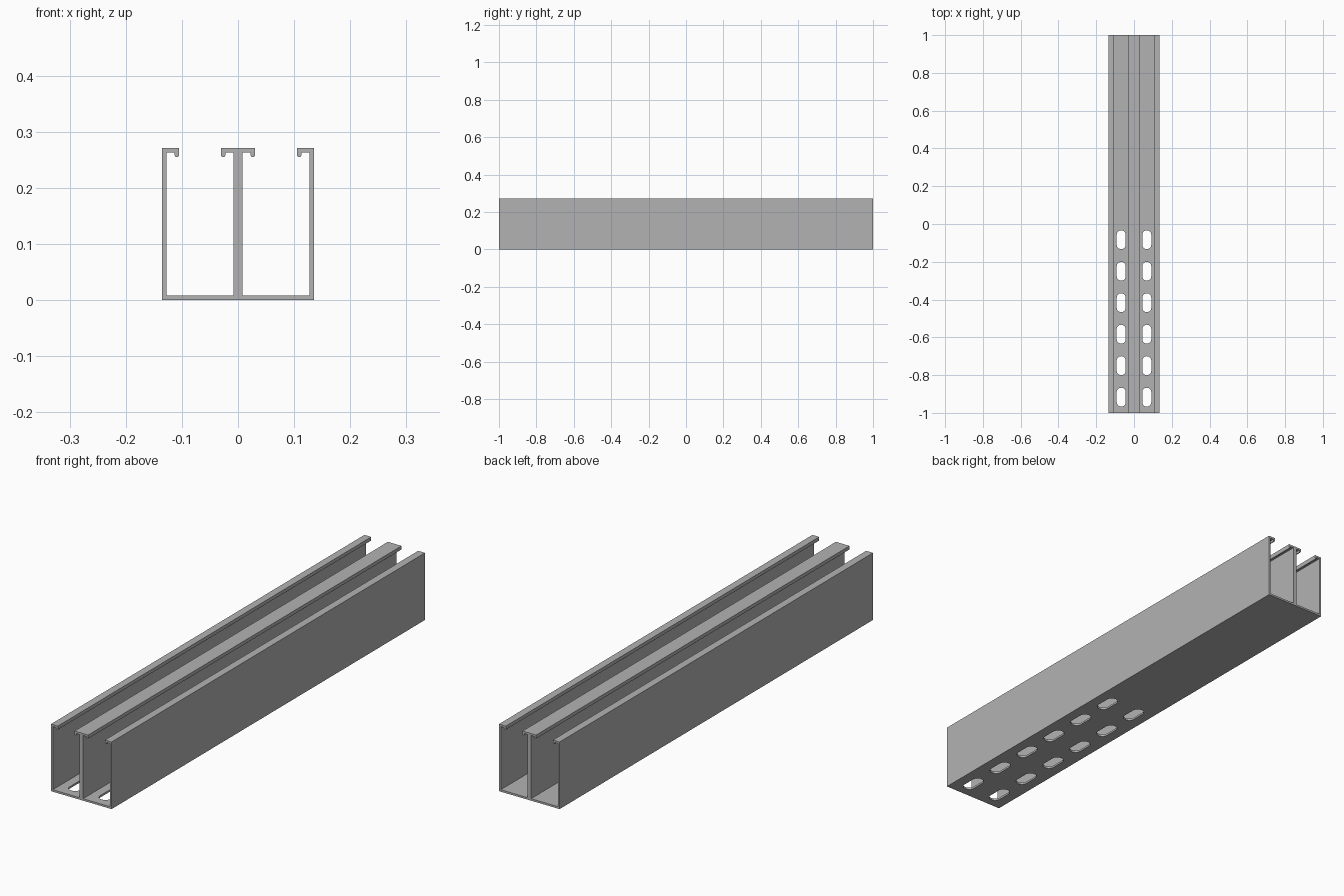
import bpy, bmesh
from math import sin, cos, pi

if "Cube" in bpy.data.objects:
    bpy.data.objects.remove(bpy.data.objects["Cube"])

LENGTH, HALF, HEIGHT, WALL = 2.0, 0.0677, 0.271, 0.008
LIP, HOOK = 0.0305, 0.0165          # lip width and hook depth
SLOT_R, SLOT_HALF = 0.024, 0.05     # slot end radius and half length

steel = bpy.data.materials.new("galvanised_grey")
steel.use_nodes = True
grey = (0.45, 0.45, 0.45, 1)
steel.diffuse_color = grey
steel.node_tree.nodes["Principled BSDF"].inputs["Base Color"].default_value = grey


def arc(cx, cy, r, start, end, steps):
    return [(cx + r * cos(start + (end - start) * i / steps),
             cy + r * sin(start + (end - start) * i / steps)) for i in range(steps + 1)]


def prism(name, points, offset):
    """Extrude a closed outline of 3D points along an offset."""
    bm = bmesh.new()
    face = bm.faces.new([bm.verts.new(p) for p in points])
    ext = bmesh.ops.extrude_face_region(bm, geom=[face])
    verts = [v for v in ext["geom"] if isinstance(v, bmesh.types.BMVert)]
    bmesh.ops.translate(bm, verts=verts, vec=offset)
    bmesh.ops.recalc_face_normals(bm, faces=bm.faces)
    mesh = bpy.data.meshes.new(name)
    bm.to_mesh(mesh)
    bm.free()
    mesh.materials.append(steel)
    obj = bpy.data.objects.new(name, mesh)
    bpy.context.collection.objects.link(obj)
    return obj


# Half of the lipped channel section, from the floor outside to the floor inside
r = WALL / 2
half = [(HALF, 0), (HALF, HEIGHT), (HALF - LIP, HEIGHT)]
half += arc(HALF - LIP + r, HEIGHT - HOOK + r, r, pi, 2 * pi, 8)
half += [(HALF - LIP + WALL, HEIGHT - WALL), (HALF - WALL, HEIGHT - WALL), (HALF - WALL, WALL)]
section = half + [(-x, z) for x, z in reversed(half)]

# Stadium outline of one slot
straight = SLOT_HALF - SLOT_R
slot = arc(0, straight, SLOT_R, 0, pi, 12) + arc(0, -straight, SLOT_R, pi, 2 * pi, 12)

# Two channels back to back, each with six slots in the front half of the floor
for side, name in ((1, "left"), (-1, "right")):
    cx = side * HALF
    channel = prism(name + "_channel",
                    [(cx + x, -LENGTH / 2, z) for x, z in section], (0, LENGTH, 0))
    cutters = []
    for i in range(6):
        cy = -(i + 0.5) / 6
        cutter = prism(f"{name}_slot_cutter_{i + 1}",
                       [(cx + x, cy + y, -0.02) for x, y in slot], (0, 0, 0.05))
        cutter.hide_render = True
        cutters.append(cutter)
        mod = channel.modifiers.new("slot", 'BOOLEAN')
        mod.operation, mod.solver, mod.object = 'DIFFERENCE', 'EXACT', cutter

    # Apply the cuts and drop the cutters
    bpy.ops.object.select_all(action='DESELECT')
    channel.select_set(True)
    bpy.context.view_layer.objects.active = channel
    for mod in list(channel.modifiers):
        bpy.ops.object.modifier_apply(modifier=mod.name)
    for cutter in cutters:
        bpy.data.objects.remove(cutter)
    bpy.ops.object.shade_smooth_by_angle(angle=pi / 6)
